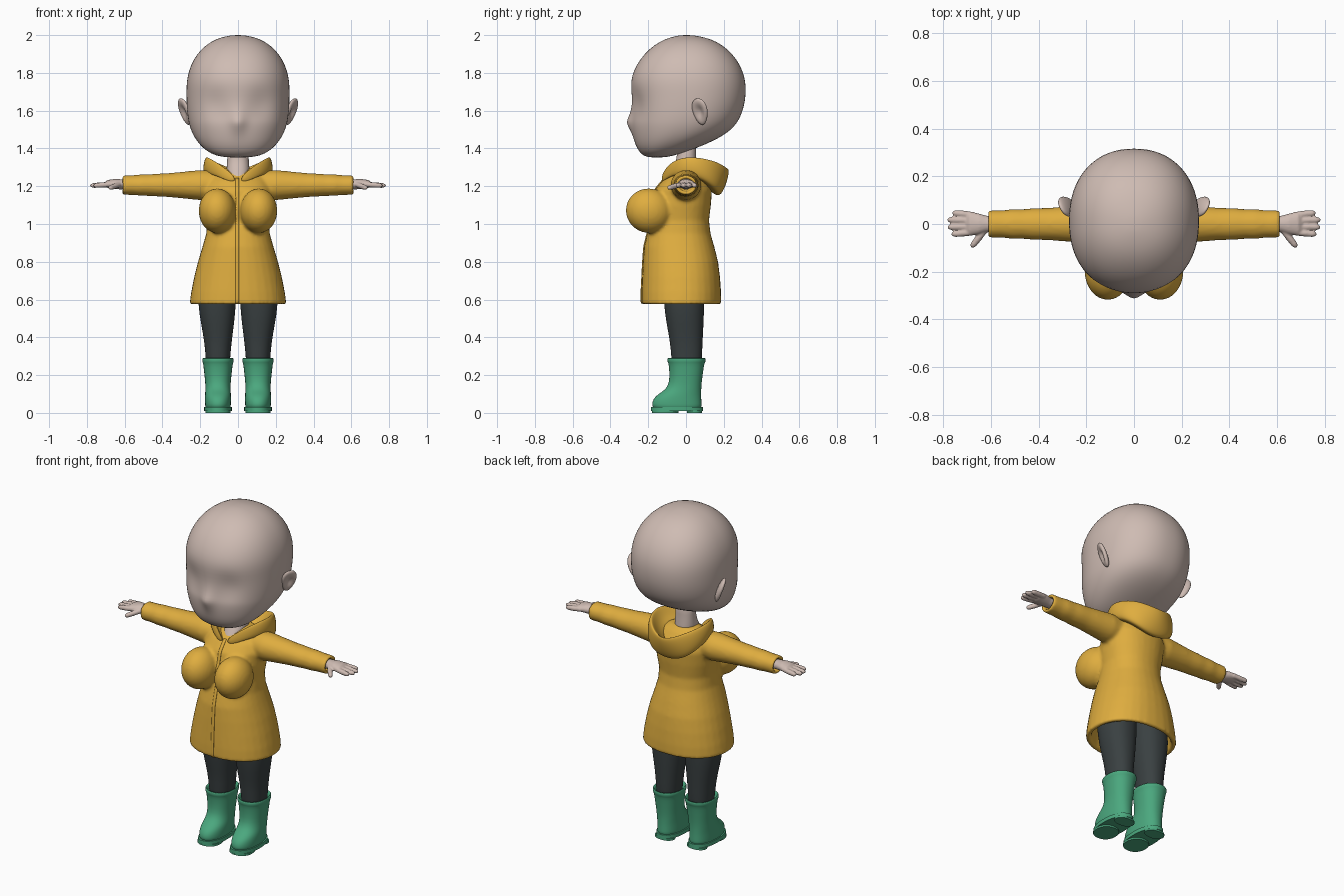
import bpy, bmesh, math
from mathutils import Vector, Matrix

if "Cube" in bpy.data.objects:
    bpy.data.objects.remove(bpy.data.objects["Cube"])


def material(name, rgb):
    m = bpy.data.materials.new(name)
    m.diffuse_color = (*rgb, 1)
    m.use_nodes = True
    m.node_tree.nodes["Principled BSDF"].inputs["Base Color"].default_value = m.diffuse_color
    return m


SKIN = material("skin", (0.62, 0.50, 0.45))
YELLOW = material("raincoat yellow", (0.74, 0.42, 0.05))
GREEN = material("boot green", (0.07, 0.39, 0.21))
GREY = material("legging grey", (0.042, 0.052, 0.054))


def ring(z, yf, yb, w, cx=0.0, n=2.2, seg=32):
    """Horizontal superellipse from its front, back and half width."""
    pts = []
    for i in range(seg):
        a = 2 * math.pi * i / seg
        c, s = math.cos(a), math.sin(a)
        x = math.copysign(abs(c) ** (2 / n), c) * w
        y = math.copysign(abs(s) ** (2 / n), s) * (yb - yf) / 2
        pts.append(Vector((cx + x, (yf + yb) / 2 + y, z)))
    return pts


def tube(pts, seg=20):
    """Rings across a straight limb; each point is x, y, z, side radius, up radius."""
    d = (Vector(pts[-1][:3]) - Vector(pts[0][:3])).normalized()
    side = Vector((0, 0, 1)).cross(d).normalized()
    up = d.cross(side)
    ang = [2 * math.pi * i / seg for i in range(seg)]
    return [[Vector(p[:3]) + side * p[3] * math.cos(a) + up * p[4] * math.sin(a)
             for a in ang] for p in pts]


def loft(bm, rings):
    rows = [[bm.verts.new(p) for p in r] for r in rings]
    k = len(rows[0])
    for a, b in zip(rows, rows[1:]):
        for i in range(k):
            bm.faces.new((a[i], a[(i + 1) % k], b[(i + 1) % k], b[i]))
    bm.faces.new(rows[0][::-1])
    bm.faces.new(rows[-1])


def finish(bm, name, mat, mirror=False, sub=0, voxel=0, smooth=0):
    bmesh.ops.recalc_face_normals(bm, faces=bm.faces)
    for f in bm.faces:
        f.smooth = True
    me = bpy.data.meshes.new(name)
    bm.to_mesh(me)
    bm.free()
    me.materials.append(mat)
    if not sub and not voxel:
        me.set_sharp_from_angle(angle=math.radians(40))
    ob = bpy.data.objects.new(name, me)
    bpy.context.collection.objects.link(ob)
    if mirror:
        ob.modifiers.new("mirror", 'MIRROR').use_mirror_merge = False
    if voxel:
        m = ob.modifiers.new("blend", 'REMESH')
        m.mode, m.voxel_size, m.use_smooth_shade = 'VOXEL', voxel, True
        m = ob.modifiers.new("soften", 'SMOOTH')
        m.factor, m.iterations = 0.5, smooth
    if sub:
        m = ob.modifiers.new("subdivide", 'SUBSURF')
        m.levels = m.render_levels = sub
    return ob


def gauss(v, c, s):
    return math.exp(-((v - c) / s) ** 2)


# Head, with nose and shallow eye hollows pushed into the front
bm = bmesh.new()
head = [(1.352, -.19, -.12, .05), (1.36, -.225, -.07, .115), (1.385, -.25, .01, .165),
        (1.42, -.268, .10, .203), (1.46, -.278, .185, .232), (1.50, -.285, .24, .25),
        (1.53, -.288, .265, .259), (1.55, -.288, .278, .263), (1.58, -.287, .293, .268),
        (1.63, -.287, .309, .272), (1.68, -.288, .316, .273), (1.73, -.292, .317, .273),
        (1.78, -.288, .31, .268), (1.84, -.264, .288, .251), (1.90, -.222, .247, .218),
        (1.95, -.165, .19, .168), (1.98, -.11, .13, .115), (1.995, -.055, .065, .06),
        (2.0, -.02, .025, .02)]
loft(bm, [ring(*h, seg=64) for h in head])
for v in bm.verts:
    x, y, z = v.co
    if y < -.1:
        v.co.y -= .034 * gauss(x, 0, .032) * gauss(z, 1.54, .045)
        v.co.y += .02 * gauss(abs(x), .12, .07) * gauss(z, 1.63, .07)
finish(bm, "head", SKIN, sub=1)

# Ears, scooped on the outer side
bm = bmesh.new()
bmesh.ops.create_uvsphere(bm, u_segments=32, v_segments=24, radius=1)
for v in bm.verts:
    if v.co.x > 0:
        v.co.x -= 1.1 * math.exp(-((v.co.y ** 2 + v.co.z ** 2) / .36)) * v.co.x
    v.co.y *= 1 + .2 * v.co.z
turn = Matrix.Rotation(math.radians(-30), 4, 'Z') @ Matrix.Rotation(math.radians(20), 4, 'Y')
bm.transform(Matrix.Translation((.282, .075, 1.595)) @ turn @ Matrix.Diagonal((.02, .044, .074, 1)))
finish(bm, "ears", SKIN, mirror=True)

# Neck and upper chest
bm = bmesh.new()
loft(bm, [ring(*r) for r in [(1.18, -.12, .05, .05), (1.23, -.112, .06, .052), (1.27, -.09, .06, .062),
                             (1.31, -.06, .058, .06), (1.36, -.045, .052, .055), (1.45, -.05, .055, .055)]])
finish(bm, "neck", SKIN, sub=1)

# Raincoat: hollow skirt, chest and sleeves blended into one surface
bm = bmesh.new()
coat = [(.80, -.18, .125, .165), (.70, -.20, .15, .20), (.575, -.21, .16, .23),
        (.573, -.237, .187, .257), (.64, -.236, .186, .248), (.72, -.232, .18, .232), (.80, -.228, .17, .212),
        (.88, -.222, .15, .188), (.95, -.205, .13, .168), (1.02, -.185, .122, .162),
        (1.10, -.18, .132, .175), (1.18, -.165, .138, .18), (1.23, -.125, .12, .165),
        (1.27, -.08, .09, .13), (1.295, -.04, .06, .08)]
loft(bm, [ring(*r) for r in coat])
for s in (-1, 1):
    loft(bm, tube([(s * x, 0, 1.206, a, b) for x, a, b in [
        (.05, .07, .075), (.20, .082, .08), (.27, .075, .073), (.36, .068, .064), (.42, .067, .061),
        (.46, .063, .058), (.51, .063, .057), (.55, .058, .053), (.612, .058, .052),
        (.614, .042, .036), (.57, .038, .032)]]))
    bmesh.ops.create_uvsphere(bm, u_segments=32, v_segments=20, radius=1, matrix=Matrix.Translation(
        (s * .11, -.195, 1.07)) @ Matrix.Rotation(math.radians(-12), 4, 'X') @ Matrix.Diagonal((.098, .124, .118, 1)))
coat_ob = finish(bm, "raincoat", YELLOW, voxel=.01, smooth=6)

# Front placket laid over the coat
bm = bmesh.new()
rows = [[bm.verts.new((x, -.5, .58 + .66 * i / 50)) for x in (-.012, -.004, .004)] for i in range(51)]
for a, b in zip(rows, rows[1:]):
    for i in (0, 1):
        bm.faces.new((a[i], a[i + 1], b[i + 1], b[i]))
placket = finish(bm, "placket", YELLOW)
m = placket.modifiers.new("wrap", 'SHRINKWRAP')
m.target, m.wrap_method = coat_ob, 'PROJECT'
m.use_project_y, m.use_positive_direction = True, True
m = placket.modifiers.new("thickness", 'SOLIDIFY')
m.thickness, m.offset = .01, 0

# Hood lying open on the shoulders: inner, rim and outer points from front to back
bm = bmesh.new()
keys = [((.008, -.105, 1.225), (.008, -.135, 1.25), (.03, -.135, 1.21)),
        ((.05, -.08, 1.26), (.095, -.10, 1.32), (.12, -.09, 1.25)),
        ((.075, -.02, 1.28), (.172, -.02, 1.365), (.18, -.01, 1.26)),
        ((.085, .05, 1.25), (.172, .09, 1.36), (.185, .10, 1.23)),
        ((.06, .09, 1.21), (.11, .19, 1.335), (.125, .185, 1.16)),
        ((0, .10, 1.19), (0, .25, 1.285), (0, .18, 1.125))]
half = []
for k in keys:
    I, R, O = (Vector(p) for p in k)
    half.append([I, I.lerp(R, .5) - Vector((0, 0, .012)), R.lerp(I, .18), R,
                 R.lerp(O, .5) + (R - I) * .12, O, O.lerp(I, .5)])
other = [[Vector((-p.x, p.y, p.z)) for p in r] for r in half[:-1]]
loft(bm, half + other[::-1])
finish(bm, "hood", YELLOW, sub=3)

# Hands: palm, four fingers and thumb blended together
bm = bmesh.new()
loft(bm, tube([(.56, 0, 1.208, .03, .026), (.62, 0, 1.21, .035, .027), (.65, 0, 1.212, .044, .027),
               (.69, .002, 1.212, .05, .021), (.705, .002, 1.21, .044, .012)]))
fingers = [((.67, .037), (.762, .047)), ((.67, .014), (.783, .018)),
           ((.67, -.011), (.782, -.013)), ((.67, -.034), (.765, -.043)), ((.625, -.025), (.682, -.097))]
for (x0, y0), (x1, y1) in fingers:
    z1 = 1.19 if x0 < .65 else 1.203
    loft(bm, tube([(x0 + (x1 - x0) * t, y0 + (y1 - y0) * t, 1.21 + (z1 - 1.21) * t, r, r)
                   for t, r in [(0, .013), (.5, .0145), (.85, .013), (.95, .0095), (1, .004)]], 14))
finish(bm, "hands", SKIN, mirror=True, voxel=.0045, smooth=3)

# Leggings
bm = bmesh.new()
loft(bm, [ring(*r) for r in [(.2, -.07, .08, .06, .107), (.3, -.078, .085, .065, .106),
                             (.38, -.085, .088, .073, .106), (.47, -.103, .093, .087, .108),
                             (.575, -.118, .097, .102, .112), (.78, -.13, .10, .105, .108)]])
finish(bm, "leggings", GREY, mirror=True, sub=1)

# Rubber boots with an open top
bm = bmesh.new()
boot = [(.015, -.17, .08, .064), (.035, -.18, .083, .068), (.06, -.179, .082, .069), (.085, -.165, .081, .069),
        (.105, -.138, .081, .068), (.125, -.108, .081, .067), (.16, -.088, .083, .067), (.22, -.088, .091, .074),
        (.265, -.093, .098, .079), (.268, -.098, .103, .083), (.287, -.099, .105, .084), (.29, -.096, .102, .081),
        (.289, -.086, .092, .071), (.24, -.08, .086, .066)]
loft(bm, [ring(*r, cx=.106) for r in boot])
finish(bm, "boots", GREEN, mirror=True, sub=1)

# Boot soles: front tread, arch and heel
bm = bmesh.new()
for z0, z1, yf, yb, w in [(.01, .032, -.186, .09, .073), (0, .012, -.18, -.04, .066), (0, .012, .005, .086, .06)]:
    loft(bm, [ring(z, yf, yb, w, .106) for z in (z0, z1)])
finish(bm, "boot_soles", GREEN, mirror=True)
